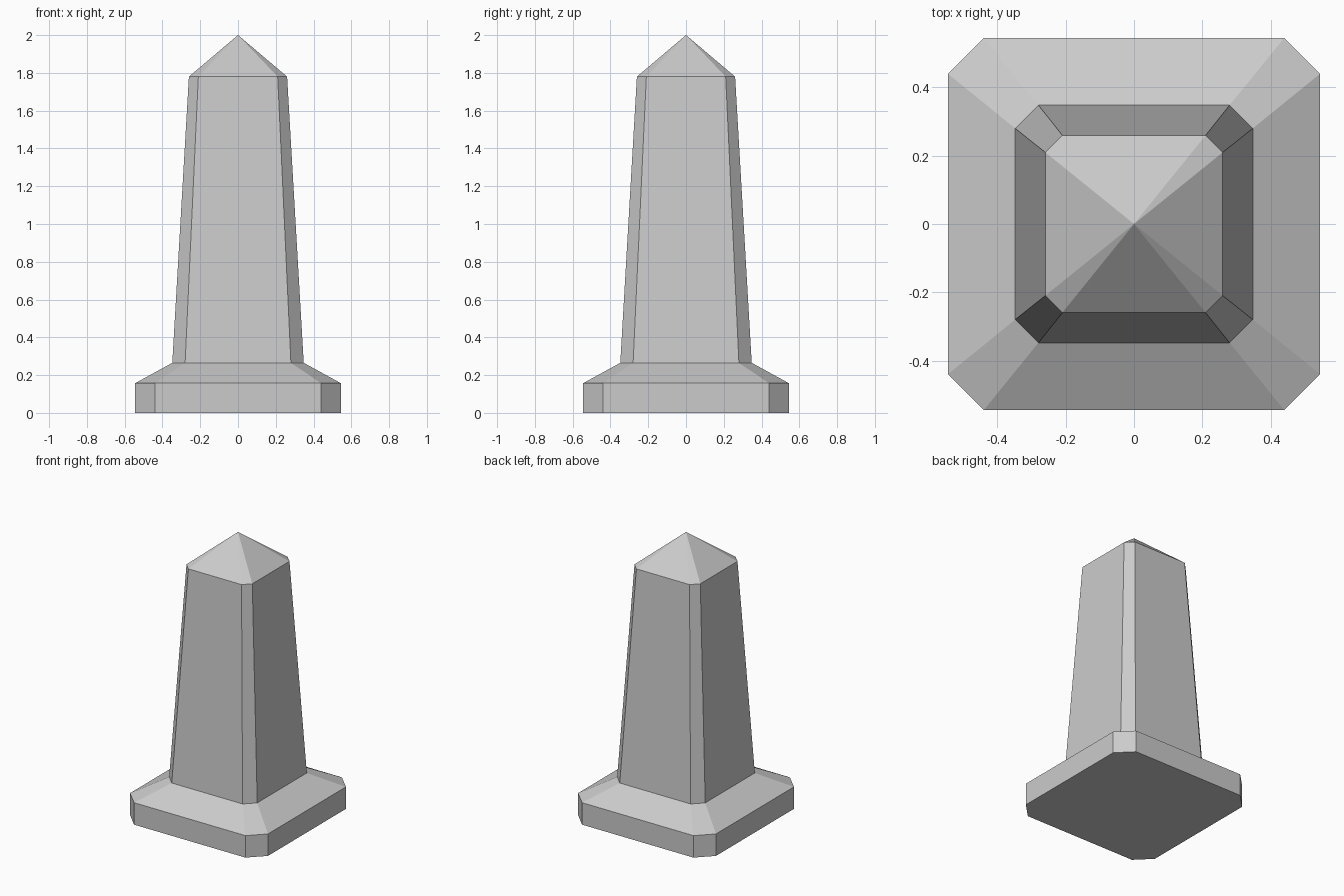
import bpy
import bmesh

cube = bpy.data.objects.get("Cube")
if cube:
    bpy.data.objects.remove(cube, do_unlink=True)

# Single pale grey stone
stone = bpy.data.materials.new("pale grey stone")
stone.use_nodes = True
color = (0.6, 0.6, 0.6, 1)
stone.diffuse_color = color
stone.node_tree.nodes["Principled BSDF"].inputs["Base Color"].default_value = color


def chamfered_ring(bm, half, flat, z):
    """Square ring with cut corners: half width and half length of a flat side."""
    corners = [(half, -flat), (half, flat), (flat, half), (-flat, half),
               (-half, flat), (-half, -flat), (-flat, -half), (flat, -half)]
    return [bm.verts.new((x, y, z)) for x, y in corners]


def bridge(bm, lower, upper):
    for i in range(len(lower)):
        j = (i + 1) % len(lower)
        bm.faces.new((lower[i], lower[j], upper[j], upper[i]))


bm = bmesh.new()

# Plinth, sloped shoulder and tapering shaft: half width, flat half, height
profile = [(0.545, 0.44, 0), (0.545, 0.44, 0.157),
           (0.348, 0.28, 0.265), (0.26, 0.21, 1.78)]
rings = [chamfered_ring(bm, *level) for level in profile]
for lower, upper in zip(rings, rings[1:]):
    bridge(bm, lower, upper)

# Underside
bm.faces.new(reversed(rings[0]))

# Pointed cap
apex = bm.verts.new((0, 0, 2))
top = rings[-1]
for i in range(len(top)):
    bm.faces.new((top[i], top[(i + 1) % len(top)], apex))

bmesh.ops.recalc_face_normals(bm, faces=bm.faces)
mesh = bpy.data.meshes.new("obelisk")
bm.to_mesh(mesh)
bm.free()
mesh.materials.append(stone)
obelisk = bpy.data.objects.new("obelisk", mesh)
bpy.context.collection.objects.link(obelisk)
